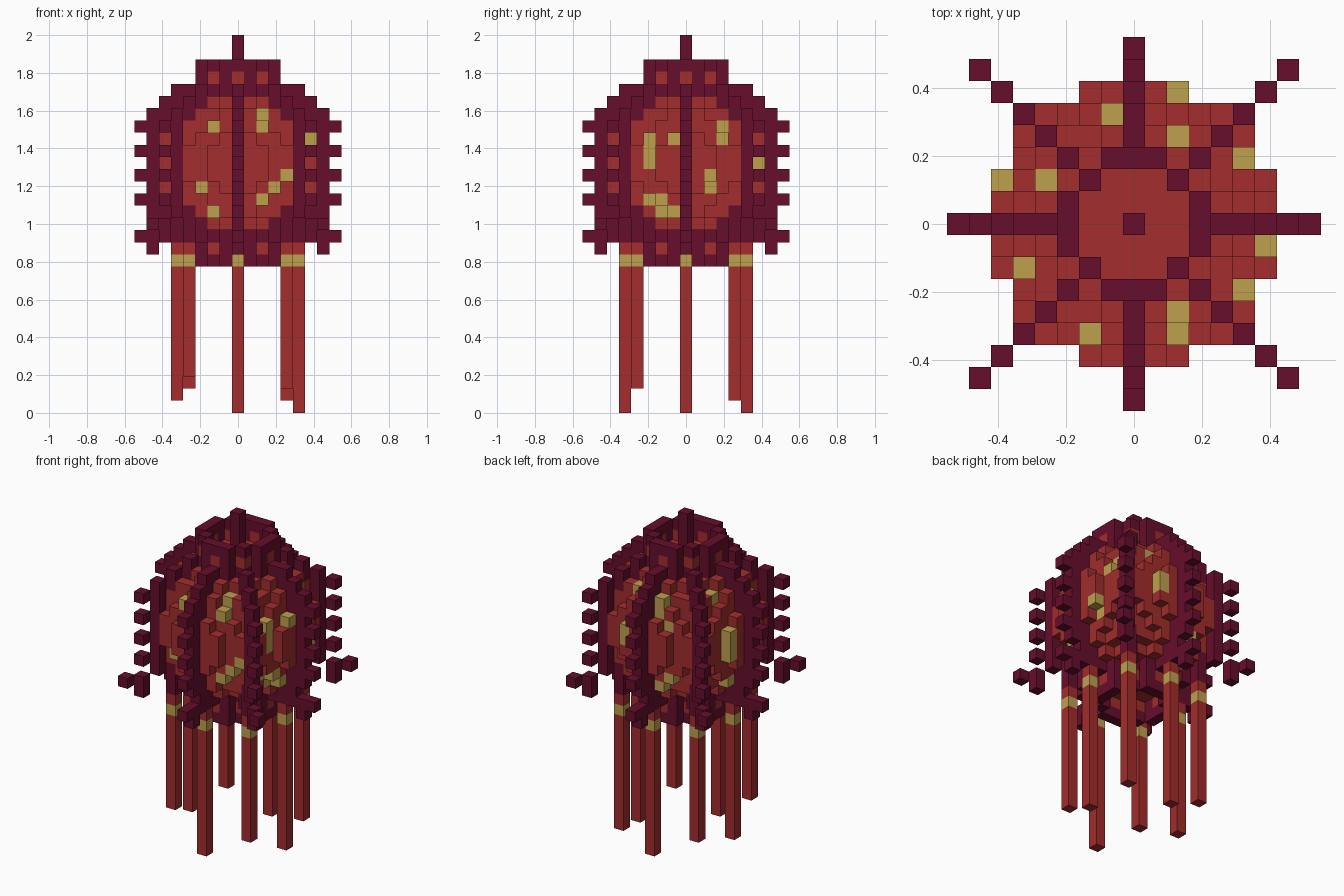
import bpy
import bmesh
from mathutils import Vector

cube = bpy.data.objects.get("Cube")
if cube:
    bpy.data.objects.remove(cube, do_unlink=True)

SIZE = 2 / 31      # edge of one block
MID = 20           # layer of the globe's centre
RADIUS_SQ = 42     # globe radius squared, in blocks


def make_material(name, rgb):
    mat = bpy.data.materials.new(name)
    mat.use_nodes = True
    mat.diffuse_color = (*rgb, 1)
    mat.node_tree.nodes["Principled BSDF"].inputs["Base Color"].default_value = (*rgb, 1)
    return mat


MATERIALS = [make_material("maroon", (0.133, 0.0044, 0.025)),
             make_material("red", (0.366, 0.026, 0.026)),
             make_material("gold", (0.515, 0.352, 0.076))]
MAROON, RED, GOLD = range(3)

parts = {}      # part name -> {block: colour}
taken = set()   # every filled block


def put(part, block, colour):
    if block not in taken:
        taken.add(block)
        parts.setdefault(part, {})[block] = colour


def in_globe(x, y, z):
    return x * x + y * y + (z - MID) ** 2 <= RADIUS_SQ


# Globe with gold flecks on its panels
front_flecks = [(-2, 23), (2, 23), (2, 24), (4, 19), (3, 18), (2, 17), (-3, 18), (-2, 16)]
right_flecks = [(-3, 22), (-3, 21), (-3, 20), (-1, 22), (3, 23), (3, 22), (2, 19), (2, 18),
                (-3, 17), (-2, 17), (-2, 16), (-1, 16)]
back_flecks = [(-1, 24), (-1, 23), (-2, 22), (2, 20), (2, 21), (2, 24), (-1, 16), (-2, 17)]
left_flecks = [(2, 24), (2, 21), (2, 20), (2, 19), (-2, 23), (1, 16), (-1, 16)]


def surface(a, z):
    return max(r for r in range(8) if in_globe(a, r, z))


flecks = {(x, -surface(x, z), z) for x, z in front_flecks}
flecks |= {(x, surface(x, z), z) for x, z in back_flecks}
flecks |= {(surface(y, z), y, z) for y, z in right_flecks}
flecks |= {(-surface(y, z), y, z) for y, z in left_flecks}

span = range(-6, 7)
for x in span:
    for y in span:
        for z in range(MID - 6, MID + 7):
            if in_globe(x, y, z):
                put("globe", (x, y, z), GOLD if (x, y, z) in flecks else RED)

# Ribs: straight ones on the axes, diagonal ones between, with teeth and flared feet
STRAIGHT = [(1, 0), (-1, 0), (0, 1), (0, -1)]
DIAGONAL = [(1, 1), (1, -1), (-1, 1), (-1, -1)]
TEETH = range(17, 24, 2)


def ribs(name, directions, reach, foot):
    profile = [(r, z) for z in range(MID - 6, MID + 7)
               for r in range(2, reach - max(0, abs(z - MID) - 4) + 1)]
    profile += [(reach + 1, z) for z in TEETH] + foot
    for dx, dy in directions:
        for r, z in profile:
            put(name, (r * dx, r * dy, z), MAROON)


ribs("straight_ribs", STRAIGHT, 7, [(6, 14), (7, 14), (7, 13), (8, 14)])
ribs("diagonal_ribs", DIAGONAL, 5, [(4, 14), (6, 15), (6, 14), (7, 15)])

# Crown above and collar below: rings with a row of red windows
ring = [(x, y) for x in range(-3, 4) for y in range(-3, 4) if 8 <= x * x + y * y <= 10]
for name, layers in (("crown", (26, 27, 28)), ("collar", (14, 13, 12))):
    for z in layers:
        for x, y in ring:
            window = z == layers[1] and (x * y == 0 or abs(x) == abs(y))
            put(name, (x, y, z), RED if window else MAROON)

# Top spike
for z in range(27, 31):
    put("top_spike", (0, 0, z), MAROON)

# Hanging tassels with a gold band, keyed by position, each with its own lowest layer
tassels = {(5, 0): 0, (-5, 0): 1, (0, 5): 0, (0, -5): 0,
           (4, 4): 1, (-4, 4): 2, (4, -4): 2, (-4, -4): 3}
for (x, y), bottom in tassels.items():
    for z in range(bottom, 14):
        put("tassels", (x, y, z), GOLD if z == 12 else RED)

# Turn each part's blocks into a mesh of its outer faces
NORMALS = [Vector(n) for n in ((1, 0, 0), (-1, 0, 0), (0, 1, 0), (0, -1, 0), (0, 0, 1), (0, 0, -1))]


def build(name, blocks):
    bm = bmesh.new()
    for block, colour in blocks.items():
        centre = Vector(block) + Vector((0, 0, 0.5))
        for n in NORMALS:
            if tuple(int(c) for c in Vector(block) + n) in taken:
                continue
            u = Vector((n.y, n.z, n.x))
            v = n.cross(u)
            corners = [centre + (n + a * u + b * v) / 2
                       for a, b in ((-1, -1), (1, -1), (1, 1), (-1, 1))]
            face = bm.faces.new([bm.verts.new(c * SIZE) for c in corners])
            face.material_index = colour
    bmesh.ops.remove_doubles(bm, verts=bm.verts, dist=SIZE / 100)
    mesh = bpy.data.meshes.new(name)
    bm.to_mesh(mesh)
    bm.free()
    for mat in MATERIALS:
        mesh.materials.append(mat)
    bpy.context.collection.objects.link(bpy.data.objects.new(name, mesh))


for part_name, part_blocks in parts.items():
    build(part_name, part_blocks)
